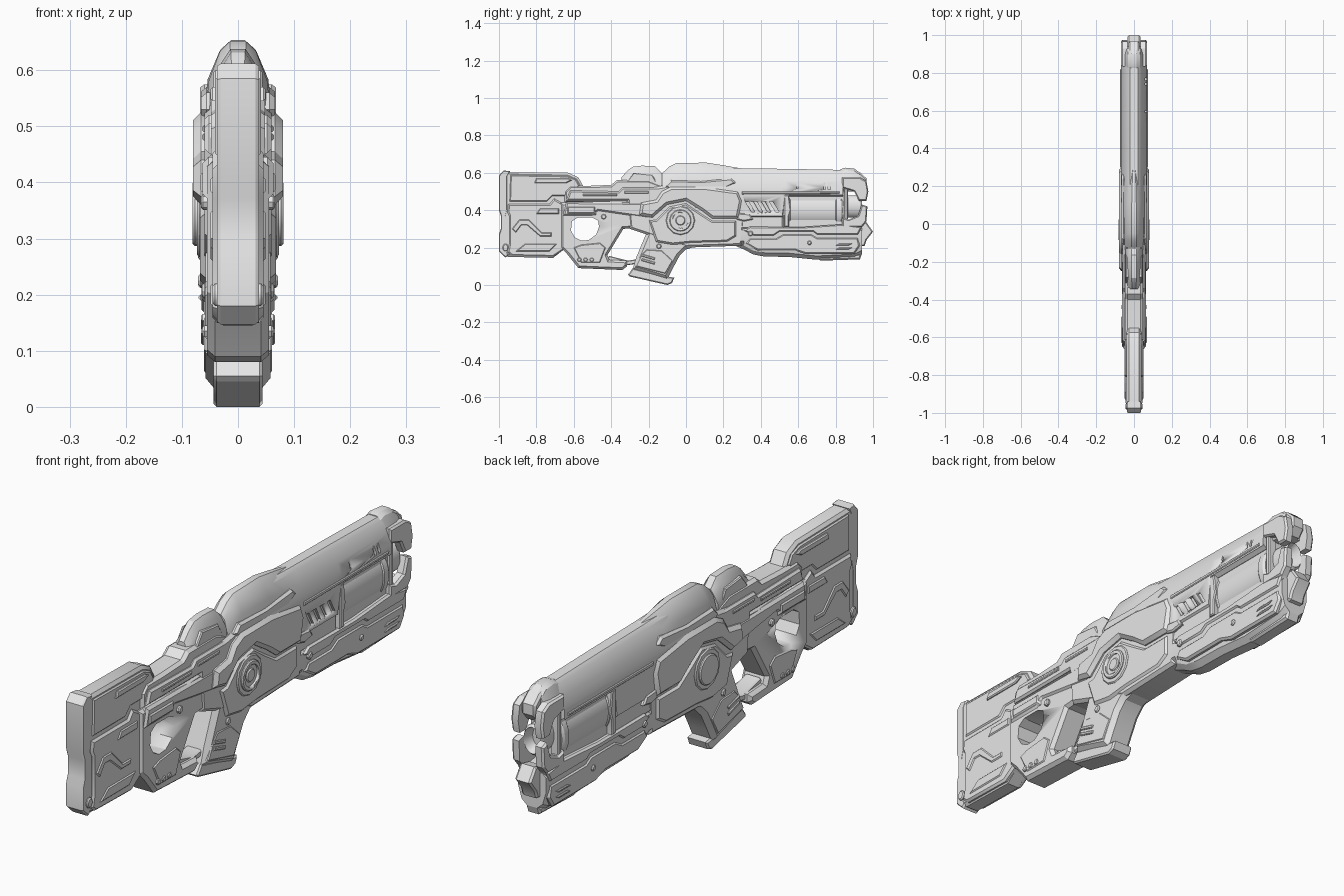
import bpy, bmesh, math
from mathutils import Vector

GREY = bpy.data.materials.new("light_grey")
GREY.diffuse_color = (0.8, 0.8, 0.8, 1)


def finish(name, bm, sharp=28):
    bmesh.ops.recalc_face_normals(bm, faces=bm.faces)
    me = bpy.data.meshes.new(name)
    bm.to_mesh(me)
    bm.free()
    me.materials.append(GREY)
    me.shade_smooth()
    me.set_sharp_from_angle(angle=math.radians(sharp))
    ob = bpy.data.objects.new(name, me)
    bpy.context.collection.objects.link(ob)
    return ob


def add_slab(bm, pts, x0, x1, inset, depth, both):
    """Side outline (y, z) extruded from x0 to x1, with chamfered caps."""
    a = x0 + depth if both else x0
    b = x1 - depth
    lo = [bm.verts.new((a, y, z)) for y, z in pts]
    hi = [bm.verts.new((b, y, z)) for y, z in pts]
    caps = [bm.faces.new(lo), bm.faces.new(hi)]
    n = len(pts)
    sides = [bm.faces.new((lo[i], lo[(i + 1) % n], hi[(i + 1) % n], hi[i])) for i in range(n)]
    bmesh.ops.recalc_face_normals(bm, faces=caps + sides)
    for cap in (caps if both else caps[1:]):
        if inset:
            bmesh.ops.inset_region(bm, faces=[cap], thickness=inset, depth=depth, use_even_offset=True)


def slab(name, pts, w, inset=0.008, depth=0.008):
    """Slab through the centre, half width w."""
    bm = bmesh.new()
    add_slab(bm, pts, -w, w, inset, depth, True)
    return finish(name, bm)


def pair(name, outlines, x0, x1, inset=0.004, depth=0.004):
    """Plates on both flanks, mirrored across x."""
    bm = bmesh.new()
    for pts in outlines:
        add_slab(bm, pts, x0, x1, inset, depth, False)
    geo = bmesh.ops.duplicate(bm, geom=bm.verts[:] + bm.edges[:] + bm.faces[:])["geom"]
    for v in geo:
        if isinstance(v, bmesh.types.BMVert):
            v.co.x *= -1
    return finish(name, bm)


def loft(name, sections, sharp=28):
    """Half cross-sections (x, z) from top to bottom at each y, mirrored and skinned."""
    bm = bmesh.new()
    rings = []
    for y, half in sections:
        full = list(half) + [(-x, z) for x, z in reversed(half)]
        rings.append([bm.verts.new((x, y, z)) for x, z in full])
    n = len(rings[0])
    for r, s in zip(rings, rings[1:]):
        for i in range(n):
            bm.faces.new((r[i], r[(i + 1) % n], s[(i + 1) % n], s[i]))
    bm.faces.new(rings[0])
    bm.faces.new(rings[-1])
    return finish(name, bm, sharp)


def oval(y, z, ry, rz, n=24):
    return [(y + ry * math.cos(math.tau * i / n), z + rz * math.sin(math.tau * i / n)) for i in range(n)]


def box(y0, y1, z0, z1, lean=0.0):
    return [(y0, z0), (y1, z0), (y1 + lean, z1), (y0 + lean, z1)]


def half_oval(rx, rz, z, n=14):
    return [(rx * math.sin(math.pi * (i + .5) / n), z + rz * math.cos(math.pi * (i + .5) / n)) for i in range(n)]


def cut(target, cutter):
    cutter.hide_render = True
    cutter.hide_set(True)
    mod = target.modifiers.new("cut", 'BOOLEAN')
    mod.operation = 'DIFFERENCE'
    mod.solver = 'EXACT'
    mod.object = cutter


# Stock: core, shell panels, butt pad and fittings
slab("stock_core", [(-.985, .17), (-.95, .15), (-.71, .145), (-.64, .2), (-.6, .4), (-.55, .53),
                    (-.575, .575), (-.63, .6), (-.96, .605), (-.985, .58)], .036, .012, .010)
slab("butt_pad", [(-1, .18), (-.965, .147), (-.95, .16), (-.965, .2), (-.965, .36), (-.955, .4), (-.955, .58),
                  (-.94, .608), (-.975, .612), (-1, .585), (-1, .4), (-.99, .37), (-.99, .3), (-1, .27)], .037, .004, .006)
slab("stock_top_panel", [(-.95, .44), (-.74, .44), (-.71, .47), (-.62, .47), (-.56, .53), (-.585, .572),
                         (-.635, .59), (-.945, .595)], .041, .012, .012)
slab("stock_lower_panel", [(-.955, .175), (-.93, .155), (-.71, .15), (-.65, .19), (-.65, .43), (-.705, .462),
                           (-.73, .432), (-.95, .432), (-.955, .39), (-.945, .37), (-.945, .22)], .045, .008, .008)
pair("stock_inlays", [[(-.93, .30), (-.89, .35), (-.84, .35), (-.77, .28), (-.72, .28), (-.72, .26), (-.78, .26),
                       (-.85, .32), (-.88, .32), (-.91, .28)],
                      [(-.91, .18), (-.73, .18), (-.69, .22), (-.86, .22)],
                      [(-.81, .545), (-.64, .545), (-.61, .56), (-.63, .57), (-.8, .57)],
                      [(-.8, .38), (-.68, .38), (-.68, .41), (-.78, .41)]], .035, .049)
pair("stock_bolts", [oval(-.965, .2, .016, .02, 12)], .02, .045)

# Rear grip frame with thumb hole
frame = slab("grip_frame", [(-.67, .44), (-.67, .2), (-.635, .165), (-.575, .09), (-.34, .08), (-.315, .1),
                            (-.315, .13), (-.41, .135), (-.42, .16), (-.335, .30), (-.2, .31), (-.18, .46)],
             .055, .012, .014)
cut(frame, slab("thumb_hole_cutter", [(-.61, .34), (-.615, .29), (-.595, .255), (-.56, .237), (-.52, .24),
                                      (-.48, .27), (-.465, .31), (-.47, .345), (-.5, .36), (-.58, .36)], .2, 0, 0))
pair("frame_plates", [[(-.60, .2), (-.56, .12), (-.46, .12), (-.43, .2), (-.46, .225), (-.56, .215)]], .03, .059)
pair("frame_bolts", [oval(-.57 + i * .033, .135, .012, .012, 6) for i in range(3)], .04, .063, .003, .003)
slab("trigger_guard", [(-.43, .135), (-.32, .105), (-.25, .115), (-.25, .14), (-.31, .13), (-.41, .155)], .032, .004, .006)

# Pistol grip
slab("pistol_grip", [(-.2, .32), (-.215, .27), (-.265, .15), (-.285, .085), (-.1, .03), (-.075, .08), (-.035, .155),
                     (.0, .19), (.06, .208), (.1, .32)], .058, .018, .018)
slab("grip_base", [(-.31, .055), (-.3, .045), (-.1, .0), (-.075, .01), (-.062, .04), (-.1, .045), (-.285, .09)],
     .044, .006, .006)
pair("grip_plates", [[(-.27, .1), (-.11, .06), (-.07, .13), (-.13, .185), (-.21, .19), (-.24, .16)]], .03, .061)
pair("grip_ribs", [[(-.24, .13 + d), (-.17, .11 + d), (-.165, .122 + d), (-.235, .142 + d)] for d in (0, .024)],
     .04, .066, .003, .003)
pair("grip_bolts", [oval(-.145, .207, .014, .014, 8)], .03, .064)

# Receiver and top rail
slab("receiver_core", [(-.3, .3), (.0, .2), (.3, .21), (.33, .5), (.0, .56), (-.12, .53), (-.32, .5)], .06, .012, .012)
slab("rear_rail", [(-.65, .44), (-.15, .44), (-.12, .53), (-.2, .56), (-.37, .56), (-.4, .535), (-.52, .53),
                   (-.62, .53), (-.65, .5)], .048, .01, .014)
slab("rail_side", [(-.64, .452), (-.3, .452), (-.27, .48), (-.16, .48), (-.13, .5), (-.15, .52), (-.34, .52),
                   (-.36, .5), (-.62, .505)], .06, .008, .008)
pair("rail_strips", [box(-.55, -.37, .475, .487), box(-.33, -.2, .49, .502)], .04, .064, .003, .003)
slab("receiver_rear_panel", [(-.66, .37), (-.5, .37), (-.47, .395), (-.2, .355), (-.16, .4), (-.2, .44), (-.64, .445)],
     .063, .01, .01)
pair("ejection_tube", [[(-.64, .375), (-.48, .375), (-.48, .425), (-.64, .425)]], .04, .068, .012, .012)
pair("receiver_bolts", [oval(-.44, .365, .014, .014, 8)], .03, .066)

# Sight hump
loft("sight_hump", [(y, [(t * .45, z), (t, z - .025), (w, .55), (w, .5)]) for y, z, t, w in
                    ((-.345, .575, .024, .036), (-.315, .61, .026, .038), (-.285, .632, .028, .04),
                     (-.235, .638, .03, .042), (-.165, .635, .03, .044), (-.13, .60, .032, .045))])
pair("sight_plates", [[(-.33, .535), (-.15, .535), (-.18, .59), (-.28, .6)]], .025, .044)

# Receiver flanks with round hub
slab("receiver_flank", [(-.25, .375), (-.18, .36), (-.1, .43), (.0, .45), (.08, .4), (.14, .355), (.28, .355),
                        (.3, .45), (.28, .5), (.1, .525), (-.08, .525), (-.13, .5), (-.16, .455), (-.24, .44)],
     .08, .014, .014)
slab("receiver_lower_flank", [(-.2, .345), (-.16, .23), (-.07, .215), (.03, .225), (.22, .23), (.27, .26), (.27, .345),
                              (.14, .345), (.07, .39), (.0, .438), (-.09, .42), (-.16, .35)], .068, .01, .01)
pair("hub", [oval(-.03, .345, .078, .078, 12)], .03, .073)
hub = pair("hub_ring", [oval(-.03, .345, .058, .058)], .03, .081)
cut(hub, pair("hub_cutter", [oval(-.03, .345, .042, .042)], .068, .1, 0, 0))
pair("hub_core", [oval(-.03, .345, .026, .026, 16)], .03, .078)

# Upper shroud
loft("shroud_cap", [(y, [(t, z), (m, z - .018), (w, z - .07), (w + .008, .51)]) for y, z, t, m, w in
                    ((-.125, .60, .014, .03, .044), (-.09, .632, .014, .03, .048), (-.05, .652, .014, .032, .052),
                     (.11, .654, .012, .032, .054), (.2, .64, .01, .026, .054), (.29, .624, .006, .02, .052))])
slab("shroud_collar", [(-.08, .5), (.18, .5), (.27, .545), (.24, .57), (.08, .555), (-.08, .56), (-.11, .53)],
     .066, .008, .01)
barrel = loft("barrel_shroud", [(y, [(.02, z), (.034, z - .012), (.054, .56), (.068, .52), (.07, .48), (.066, low),
                                     (.05, low - .012)])
                                for y, z, low in ((.05, .632, .42), (.3, .624, .37), (.515, .621, .37), (.53, .621, .485),
                                                  (.84, .615, .485))])
cut(barrel, pair("vent_cutter", [box(.35 + i * .043, .368 + i * .043, .39, .445, -.032) for i in range(4)]
                 + [box(.59, .6, .515, .55)] + [box(.735 + i * .025, .747 + i * .025, .51, .55) for i in range(2)],
                 .058, .1, 0, 0))
pair("shroud_edge", [[(.3, .485), (.82, .488), (.82, .5), (.3, .5)]], .05, .0735, .003, .003)

# Barrel and its sleeve
loft("barrel_sleeve", [(y, half_oval(.064 * s, .092 * s, .4)) for y, s in
                       ((.52, .9), (.535, 1), (.555, 1), (.56, .94), (.8, .94), (.805, 1), (.83, 1), (.84, .9))])
slab("barrel_core", box(.2, .86, .24, .5), .048)
loft("inner_barrel", [(y, half_oval(.042 * s, .06 * s, .42)) for y, s in ((.8, 1), (.93, 1), (.94, .85), (.9, .6))])
pair("sleeve_clamp", [[(.525, .31), (.55, .31), (.55, .37), (.56, .4), (.55, .48), (.525, .48)]], .04, .07)

# Muzzle head with side prongs
loft("muzzle_top", [(y, [(.014, z), (.032, z - .012), (.052, z - .06), (.06, .53), (.04, .5)]) for y, z in
                    ((.825, .618), (.85, .627), (.9, .622), (.93, .6))])
slab("muzzle_nose", [(.9, .5), (.94, .5), (.965, .53), (.965, .57), (.93, .602), (.9, .61)], .03)
pair("muzzle_prongs", [[(.835, .52), (.9, .5), (.925, .45), (.965, .45), (.975, .5), (.965, .555), (.93, .575), (.835, .575)],
                       [(.835, .31), (.94, .31), (.965, .34), (.97, .42), (.94, .43), (.92, .37), (.87, .35), (.835, .36)]],
     .035, .068, .006, .008)
pair("muzzle_rings", [box(.845, .865, .34, .53)], .03, .06)

# Fore-end with pointed tip
loft("fore_end", [(y, [(.045, top), (.06, top - .015), (.06, .235), (.045, low + .02), (.022, low)])
                  for y, top, low in ((.25, .30, .215), (.31, .31, .19), (.36, .31, .163), (.42, .31, .152), (.55, .31, .15),
                                      (.7, .31, .135), (.9, .31, .145), (.94, .305, .165))])
slab("fore_end_upper_panel", [(.31, .29), (.36, .265), (.47, .265), (.5, .285), (.68, .285), (.7, .27), (.92, .27),
                              (.94, .31), (.84, .325), (.62, .31), (.34, .312)], .067, .006, .008)
slab("fore_end_lower_panel", [(.32, .22), (.38, .185), (.58, .185), (.64, .165), (.9, .165), (.93, .21), (.92, .255),
                              (.7, .255), (.67, .273), (.52, .273), (.48, .25), (.34, .25)], .065, .008, .008)
pair("fore_end_vents", [box(.8, .87, .19 + d, .2 + d, .02) for d in (0, .022)], .05, .07, .003, .003)
pair("fore_end_bolts", [oval(.345, .275, .014, .014, 8), oval(.66, .225, .012, .012, 8)], .04, .071)
slab("fore_end_tip", [(.9, .2), (.955, .21), (.965, .24), (1, .285), (.965, .335), (.92, .325)], .034, .006, .008)
slab("fore_end_foot", [(.68, .15), (.72, .13), (.93, .137), (.94, .165), (.7, .17)], .03)

# Connecting block below the barrel
slab("under_barrel_block", [(.26, .3), (.52, .3), (.52, .375), (.3, .375)], .058, .008, .008)
pair("block_latch", [[(.27, .35), (.31, .34), (.36, .35), (.34, .38), (.28, .385)]], .04, .072, .006, .006)
